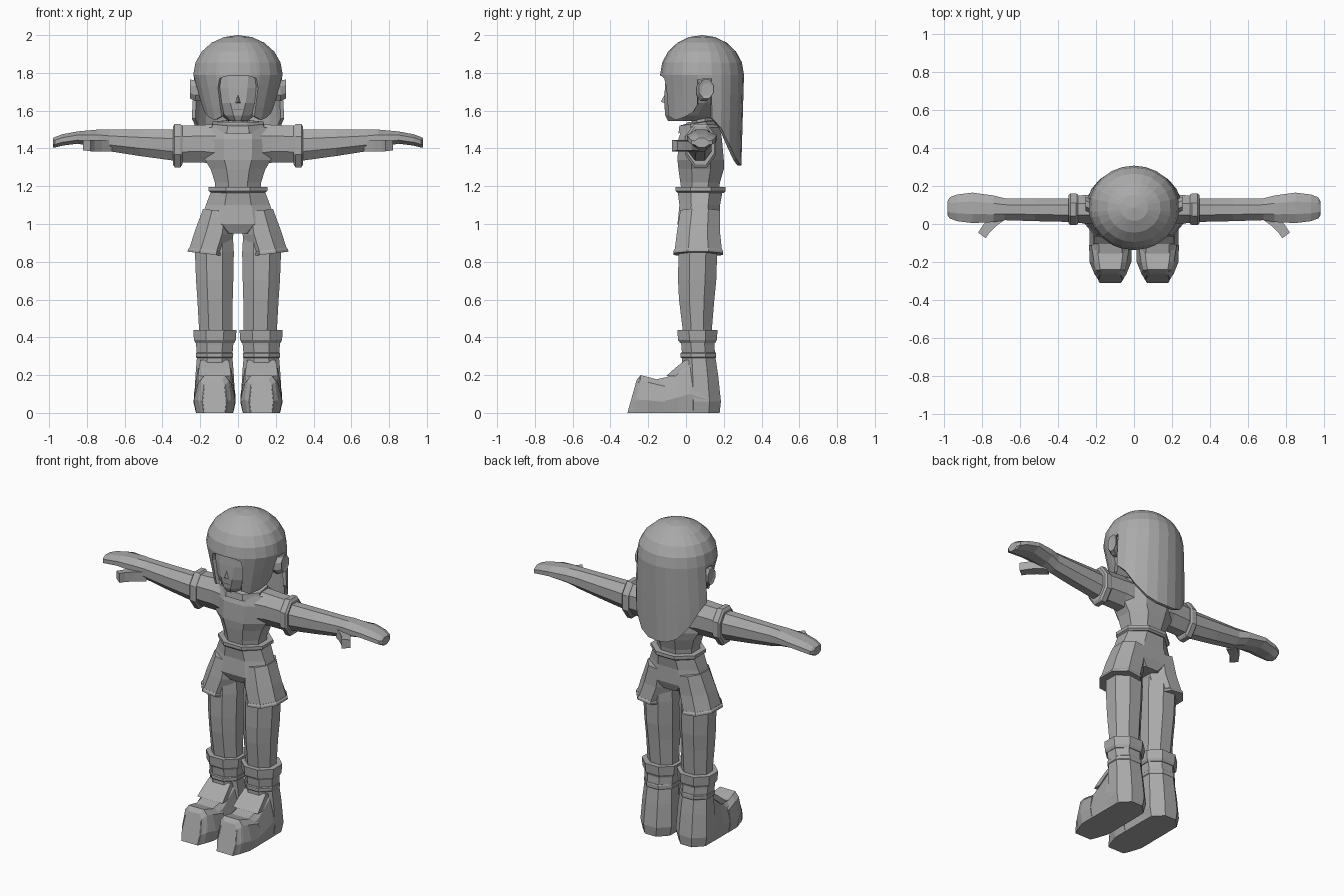
import bpy, bmesh, math
from mathutils import Vector

grey = bpy.data.materials.new("plain grey")
grey.diffuse_color = (0.4, 0.4, 0.4, 1)


def make(name, verts, faces, mirror=False, thick=0):
    me = bpy.data.meshes.new(name)
    me.from_pydata([tuple(v) for v in verts], [], faces)
    bm = bmesh.new()
    bm.from_mesh(me)
    bmesh.ops.remove_doubles(bm, verts=bm.verts, dist=0.0005)
    bmesh.ops.recalc_face_normals(bm, faces=bm.faces)
    bm.to_mesh(me)
    bm.free()
    me.materials.append(grey)
    ob = bpy.data.objects.new(name, me)
    bpy.context.collection.objects.link(ob)
    if mirror:
        m = ob.modifiers.new("mirror", 'MIRROR')
        m.use_clip = True
    if thick:
        s = ob.modifiers.new("thickness", 'SOLIDIFY')
        s.thickness = thick
        s.offset = -1
    return ob


def loft(name, rings, mirror=False):
    """Skin equal-sized rings and cap both ends."""
    n = len(rings[0])
    verts = [v for r in rings for v in r]
    faces = [(k * n + i, k * n + (i + 1) % n, (k + 1) * n + (i + 1) % n, (k + 1) * n + i)
             for k in range(len(rings) - 1) for i in range(n)]
    faces += [tuple(range(n))[::-1], tuple(range(len(verts) - n, len(verts)))]
    return make(name, verts, faces, mirror)


def oct2(a0, a1, b0, b1, n=8):
    """Flat-sided ring filling a box exactly (half-step rotated polygon)."""
    k = 1 / math.cos(math.pi / n)
    ca, cb, ra, rb = (a0 + a1) / 2, (b0 + b1) / 2, (a1 - a0) / 2 * k, (b1 - b0) / 2 * k
    return [(ca + ra * math.cos((i + .5) * 2 * math.pi / n),
             cb + rb * math.sin((i + .5) * 2 * math.pi / n)) for i in range(n)]


def upright(name, rows, mirror=False, n=8, tilt=0, dip=0):
    """Rows of z, x0, x1, y0, y1; tilt raises z outward along x, dip along y."""
    out = []
    for z, x0, x1, y0, y1 in rows:
        out.append([(x, y, z + tilt * (x - x0) + dip * (y - y0)) for x, y in oct2(x0, x1, y0, y1, n)])
    return loft(name, out, mirror)


def sideways(name, rows, mirror=True):
    """Rows of x, y0, y1, z0, z1."""
    return loft(name, [[(x, y, z) for y, z in oct2(y0, y1, z0, z1)] for x, y0, y1, z0, z1 in rows], mirror)


# Torso, neck and collar
upright("torso", [(1.15, -.12, .12, -.02, .17), (1.22, -.122, .122, -.03, .18), (1.29, -.145, .145, -.04, .2),
                  (1.34, -.175, .175, -.045, .2), (1.45, -.18, .18, -.04, .19), (1.51, -.17, .17, -.02, .18),
                  (1.54, -.1, .1, .01, .15)])
upright("neck", [(1.48, -.05, .05, .03, .13), (1.62, -.05, .05, .03, .13)])
upright("collar", [(1.48, -.14, .14, -.04, .17), (1.52, -.135, .135, -.035, .165), (1.53, -.09, .09, 0, .14)], dip=.15)

# Sleeves, cuffs, arms with flat mitten hands
sideways("sleeve", [(.1, -.01, .16, 1.31, 1.53), (.18, 0, .155, 1.325, 1.525), (.3, .005, .15, 1.325, 1.52)])
sideways("sleeve_cuff", [(.295, 0, .155, 1.315, 1.52), (.305, -.005, .16, 1.3, 1.53),
                         (.335, -.005, .16, 1.3, 1.53), (.345, .005, .15, 1.315, 1.515)])
sideways("arm", [(.3, .01, .135, 1.33, 1.5), (.52, .015, .135, 1.36, 1.5), (.68, .02, .135, 1.385, 1.5),
                 (.74, .01, .15, 1.405, 1.5), (.85, .005, .165, 1.425, 1.49), (.93, .015, .155, 1.415, 1.475),
                 (.97, .03, .14, 1.405, 1.46), (.98, .045, .12, 1.405, 1.455)])

# Thumb, swept along a bent path in plan
path = [(.69, .05, .03), (.745, .01, .03), (.78, -.03, .025), (.80, -.06, .025)]
thumb = []
for x, y, w in path:
    d = Vector((.8, .6, 0)) * w
    c = Vector((x, y, 1.41))
    thumb.append([c - d + Vector((0, 0, -.025)), c + d + Vector((0, 0, -.02)),
                  c + d + Vector((0, 0, .03)), c - d + Vector((0, 0, .035))])
loft("thumb", thumb, True)

# Shorts: waistband, hips and two flared legs with hems
upright("waistband", [(1.165, -.14, .14, -.045, .2), (1.175, -.155, .155, -.055, .21),
                      (1.195, -.155, .155, -.055, .21), (1.195, -.125, .125, -.03, .185)])
upright("shorts_hips", [(1.18, -.14, .14, -.045, .195), (1.1, -.17, .17, -.035, .18),
                        (1.0, -.205, .205, -.045, .18), (.95, -.1, .1, -.02, .16)])
upright("shorts_leg", [(1.06, .02, .185, -.03, .18), (.94, .025, .228, -.048, .18),
                       (.845, .055, .258, -.06, .19)], True, tilt=.12)
upright("shorts_hem", [(.85, .055, .258, -.06, .19), (.84, .05, .265, -.066, .196),
                       (.828, .052, .267, -.066, .196), (.83, .07, .245, -.05, .18)], True, tilt=.12)

# Legs
upright("leg", [(.98, .03, .215, -.03, .16), (.85, .022, .228, -.04, .165), (.7, .025, .222, -.042, .16),
                (.6, .028, .215, -.037, .15), (.42, .03, .205, -.015, .135)], True)

# Boots: shaft, folded cuff, ankle strap, foot and raised toe cap
upright("boot_shaft", [(.42, .02, .225, -.035, .155), (.36, .025, .222, -.025, .15), (.3, .03, .217, -.02, .155),
                       (.2, .022, .225, -.02, .17), (.06, .015, .232, -.02, .185), (0, .03, .22, -.02, .178)], True)
upright("boot_cuff", [(.37, .02, .225, -.03, .155), (.385, .012, .233, -.042, .163),
                      (.44, .008, .237, -.046, .167), (.44, .035, .205, -.015, .14)], True)
upright("ankle_strap", [(.29, .03, .217, -.025, .157), (.295, .026, .222, -.03, .16),
                        (.315, .026, .222, -.03, .16), (.32, .03, .217, -.025, .157)], True)


def foot_section(y, ztop, w, wtop, lean=0):
    side = [(w * .88, 0), (w, ztop * .35), (wtop, ztop * .85), (wtop * .7, ztop)]
    pts = side + [(-x, z) for x, z in reversed(side)]
    return [(.124 + x, y + lean * z, z) for x, z in pts]


loft("foot", [foot_section(.12, .2, .108, .1), foot_section(.02, .285, .11, .085),
              foot_section(-.04, .235, .11, .085), foot_section(-.1, .19, .11, .088),
              foot_section(-.19, .17, .108, .085), foot_section(-.27, .19, .085, .072, .12),
              foot_section(-.31, .17, .062, .052, .28)], True)
loft("toe_cap", [foot_section(-.11, .165, .112, .1), foot_section(-.2, .19, .11, .086),
                 foot_section(-.26, .2, .088, .076, .1), foot_section(-.308, .175, .066, .056, .27)], True)
loft("boot_tongue", [[(x, y + dy, z) for x, dy in ((.124 - w, 0), (.124 + w, 0), (.124 + w, .05), (.124 - w, .05))]
                     for y, z, w in ((-.105, .195, .088), (-.06, .235, .083), (-.005, .28, .075))], True)

# Head with a faceted face and a small nose
upright("head", [(1.545, -.05, .05, -.095, .1), (1.575, -.09, .09, -.11, .16), (1.64, -.15, .15, -.115, .22),
                 (1.72, -.19, .19, -.112, .26), (1.8, -.2, .2, -.105, .26), (1.92, -.13, .13, -.03, .2)], n=12)
make("nose", [(0, -.105, 1.7), (-.022, -.105, 1.635), (.022, -.105, 1.635), (0, -.133, 1.648)],
     [(0, 1, 3), (0, 3, 2), (1, 2, 3)])
make("mouth", [(-.03, -.117, 1.603), (.03, -.117, 1.603), (.022, -.12, 1.609), (-.022, -.12, 1.609)], [(0, 1, 2, 3)])

# Ears
sideways("ear", [(.17, .06, .12, 1.66, 1.73), (.225, .055, .13, 1.65, 1.76),
                 (.255, .07, .145, 1.665, 1.765), (.25, .085, .13, 1.68, 1.745)])

# Hair shell: each column runs from the crown to its own lower edge
columns = [(0, 1.785), (16, 1.782), (25, 1.77), (29, 1.72), (29.5, 1.57), (46, 1.55), (62, 1.565), (76, 1.59),
           (83, 1.63), (84, 1.765), (103, 1.77), (104, 1.56), (118, 1.51), (133, 1.42), (150, 1.345),
           (165, 1.315), (180, 1.31)]
CY, RX, RY, MID = .085, .238, .222, 1.79
verts, levels = [], 10
for deg, end in columns:
    a = math.radians(deg)
    for k in range(levels):
        if k < 6:
            p = math.pi / 2 * k / 5
            s, z, t = math.sin(p), MID + .21 * math.cos(p), 0
        else:
            s, z = 1, MID + (end - MID) * (k - 5) / (levels - 6)
            t = (MID - z) / .23
        fx, fy = (1 - .27 * t, 1 - .09 * t) if deg < 95 else (1 + .06 * min(t, 1), 1 - .03 * t)
        if deg in (29, 29.5):
            fx = 1 - .27 * t
        verts.append((RX * s * fx * math.sin(a), CY - RY * s * fy * math.cos(a), z))
faces = [(c * levels + k, c * levels + k + 1, (c + 1) * levels + k + 1, (c + 1) * levels + k)
         for c in range(len(columns) - 1) for k in range(levels - 1)]
make("hair", verts, faces, True, .02)
